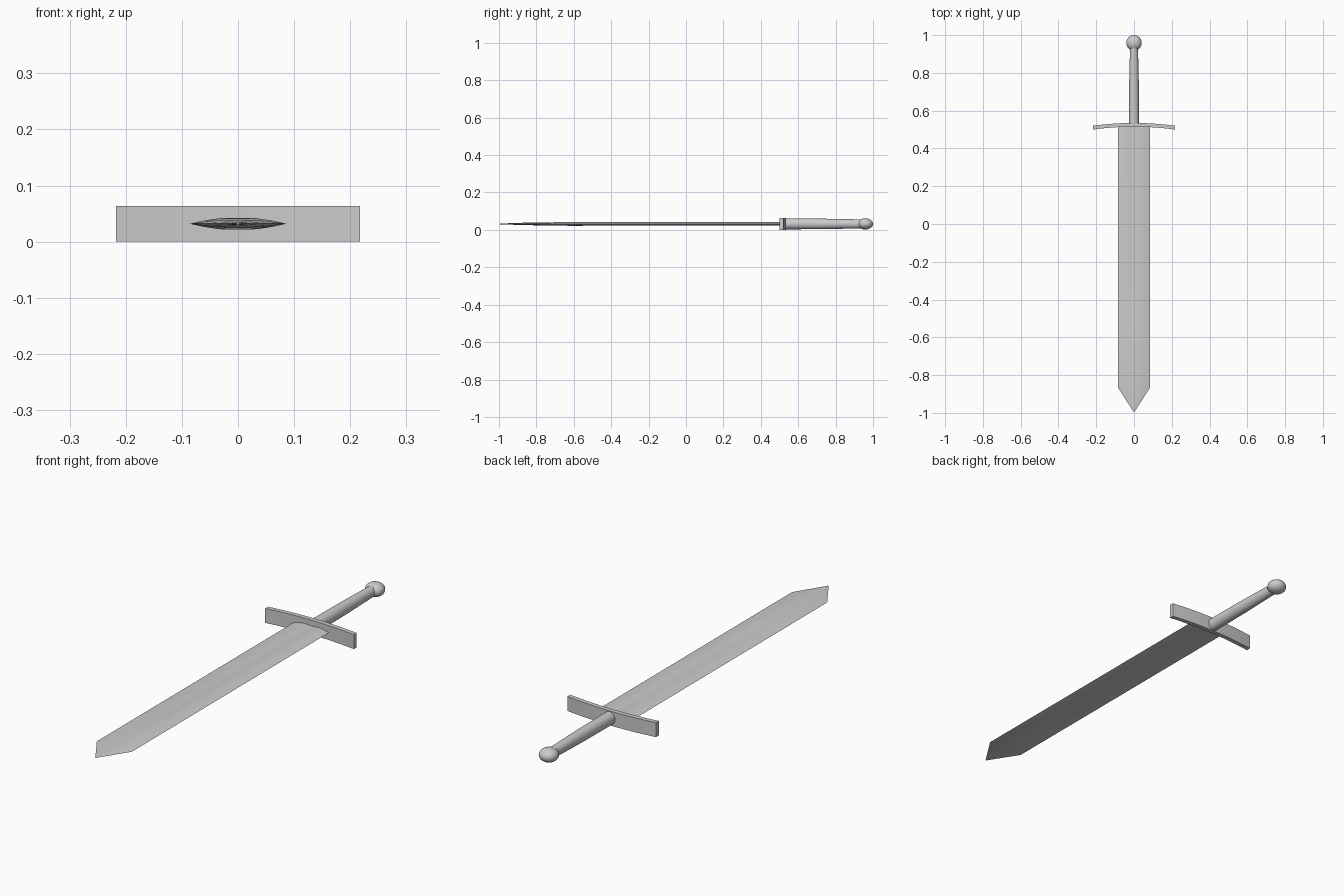
import bpy, bmesh, math

if "Cube" in bpy.data.objects:
    bpy.data.objects.remove(bpy.data.objects["Cube"])

ZC = 0.032  # mid-plane height of the whole sword


def make_object(name, bm, smooth=None):
    bmesh.ops.recalc_face_normals(bm, faces=bm.faces)
    mesh = bpy.data.meshes.new(name)
    bm.to_mesh(mesh)
    bm.free()
    obj = bpy.data.objects.new(name, mesh)
    bpy.context.collection.objects.link(obj)
    if smooth:
        bpy.ops.object.select_all(action='DESELECT')
        obj.select_set(True)
        bpy.context.view_layer.objects.active = obj
        bpy.ops.object.shade_smooth_by_angle(angle=math.radians(smooth))
    return obj


def loft(name, rings, smooth=None):
    """Bridge equal-length closed rings of points and cap both ends."""
    bm = bmesh.new()
    loops = [[bm.verts.new(p) for p in ring] for ring in rings]
    for a, b in zip(loops, loops[1:]):
        for i in range(len(a)):
            j = (i + 1) % len(a)
            bm.faces.new((a[i], a[j], b[j], b[i]))
    bm.faces.new(loops[0])
    bm.faces.new(loops[-1])
    bmesh.ops.remove_doubles(bm, verts=bm.verts, dist=1e-5)
    return make_object(name, bm, smooth)


def blade_ring(y, width, thick, fuller):
    # lens section, fuller = depth of the central groove
    half = [(0.086, 0), (0.060, 0.55 * thick), (0.034, 0.92 * thick),
            (0.020, thick - 0.8 * fuller), (0, thick - fuller)]
    s = width / 0.086
    upper = [(x * s, z) for x, z in half]
    upper += [(-x, z) for x, z in reversed(upper[:-1])]
    lower = [(x, -z) for x, z in reversed(upper[1:-1])]
    return [(x, y, ZC + z) for x, z in upper + lower]


# blade with a groove ending short of the pointed tip
loft("blade", [blade_ring(*s) for s in [
    (0.52, 0.086, 0.0105, 0.004),
    (-0.54, 0.086, 0.0105, 0.004),
    (-0.59, 0.086, 0.0105, 0.0),
    (-0.865, 0.086, 0.0065, 0.0),
    (-0.995, 0.002, 0.002, 0.0)]], smooth=25)

# curved crossguard
guard = []
N = 16
for i in range(N + 1):
    x = -0.217 + 0.434 * i / N
    y = 0.525 - 0.015 * (x / 0.217) ** 2
    guard.append([(x, y - 0.01, 0), (x, y + 0.01, 0),
                  (x, y + 0.01, 2 * ZC), (x, y - 0.01, 2 * ZC)])
loft("crossguard", guard, smooth=30)

# tapered oval grip
grip = []
for y, rx, rz in [(0.53, 0.027, 0.029), (0.73, 0.026, 0.028), (0.94, 0.021, 0.024)]:
    grip.append([(rx * math.cos(a), y, ZC + rz * math.sin(a))
                 for a in (math.tau * k / 24 for k in range(24))])
loft("grip", grip, smooth=40)

# flattened round pommel
bm = bmesh.new()
bmesh.ops.create_uvsphere(bm, u_segments=24, v_segments=14, radius=1)
bmesh.ops.scale(bm, vec=(0.041, 0.041, 0.030), verts=bm.verts)
bmesh.ops.translate(bm, vec=(0, 0.959, ZC), verts=bm.verts)
make_object("pommel", bm, smooth=40)
